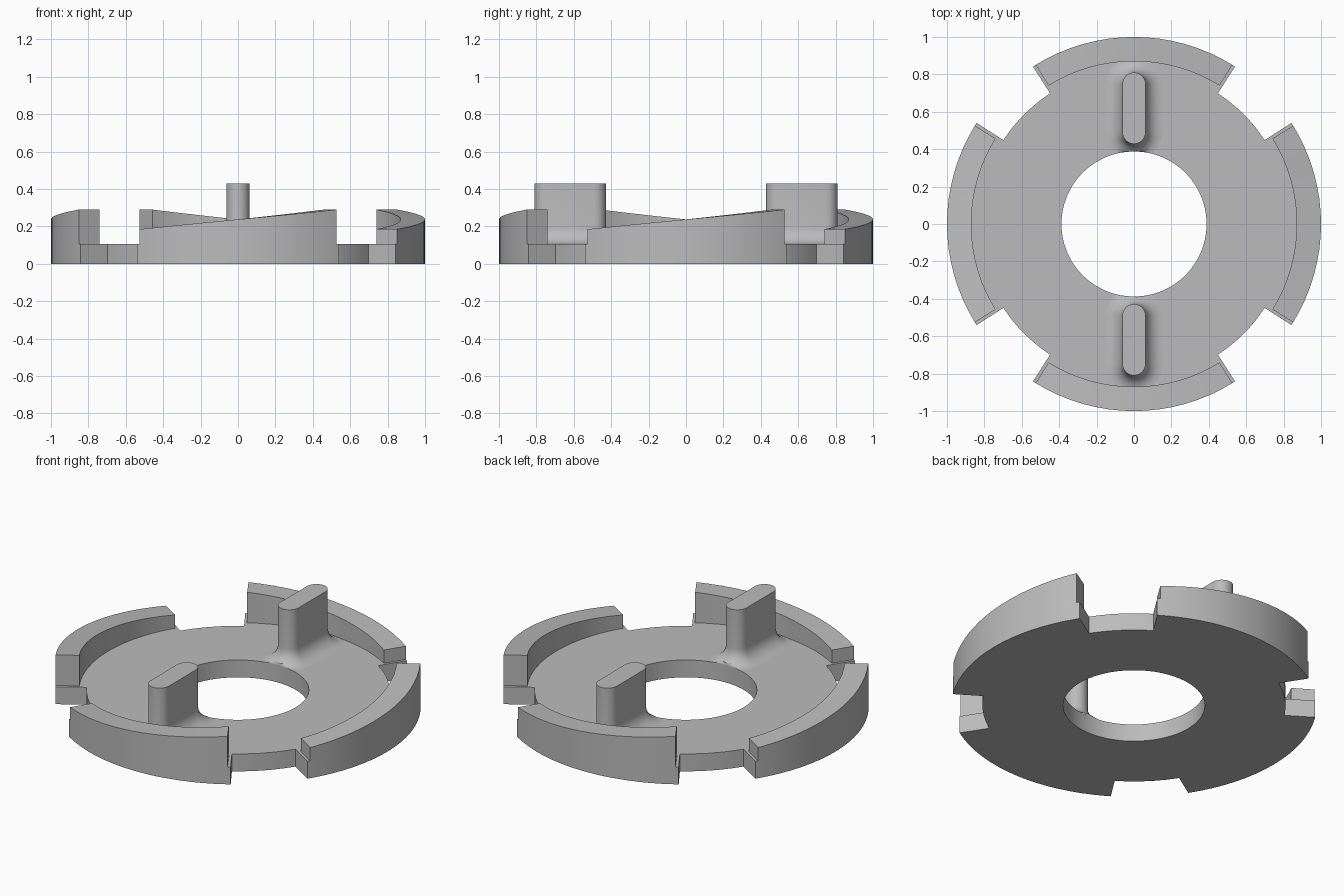
import bpy, bmesh
from math import sin, cos, pi, radians, degrees, atan2, hypot

HOLE, RIM, OUTER, WALL_IN = 0.388, 0.83, 1.0, 0.87
FLOOR, LOW, HIGH, POST_TOP = 0.105, 0.185, 0.29, 0.43
LOBE, WALL = 32.7, 31.7          # half angles of the lobes and of the walls
STEPS, GAP_STEPS = 16, 5

old = bpy.data.objects.get("Cube")
if old:
    bpy.data.objects.remove(old)

grey = bpy.data.materials.new("plain_grey")
grey.use_nodes = True
colour = (0.5, 0.5, 0.5, 1)
grey.diffuse_color = colour
grey.node_tree.nodes["Principled BSDF"].inputs["Base Color"].default_value = colour


def finish(bm, name):
    bmesh.ops.recalc_face_normals(bm, faces=bm.faces)
    mesh = bpy.data.meshes.new(name)
    bm.to_mesh(mesh)
    bm.free()
    mesh.materials.append(grey)
    obj = bpy.data.objects.new(name, mesh)
    bpy.context.collection.objects.link(obj)
    bpy.ops.object.select_all(action="DESELECT")
    obj.select_set(True)
    bpy.context.view_layer.objects.active = obj
    bpy.ops.object.shade_smooth_by_angle(angle=radians(30))


def add_cells(bm, angles, r0, r1, z):
    """Flat ring cells between two radii."""
    for a, b in zip(angles, angles[1:]):
        pts = [(r0, a), (r1, a), (r1, b), (r0, b)]
        bm.faces.new([bm.verts.new((r * cos(radians(t)), r * sin(radians(t)), z))
                      for r, t in pts])


def raise_cells(bm, height):
    """Weld the cells and extrude them up to height(angle)."""
    bmesh.ops.remove_doubles(bm, verts=bm.verts, dist=1e-5)
    top = bmesh.ops.extrude_face_region(bm, geom=bm.faces[:], use_keep_orig=True)
    for v in top["geom"]:
        if isinstance(v, bmesh.types.BMVert):
            v.co.z = height(degrees(atan2(v.co.y, v.co.x)))


def wall_angles(mid):
    return [mid - WALL + 2 * WALL * i / STEPS for i in range(STEPS + 1)]


# Base disc with four lobes and a centre hole
bm = bmesh.new()
for mid in (0, 90, 180, 270):
    lobe = [mid - LOBE] + wall_angles(mid) + [mid + LOBE]
    gap = [mid + LOBE + (90 - 2 * LOBE) * i / GAP_STEPS for i in range(GAP_STEPS + 1)]
    add_cells(bm, lobe, HOLE, RIM, 0)
    add_cells(bm, lobe, RIM, OUTER, 0)
    add_cells(bm, gap, HOLE, RIM, 0)
raise_cells(bm, lambda a: FLOOR)
finish(bm, "base_disc")

# Ramped rim walls, each rising counterclockwise
for side, mid in (("left", 0), ("back", 90), ("right", 180), ("front", 270)):
    bm = bmesh.new()
    add_cells(bm, wall_angles(mid), WALL_IN, OUTER, FLOOR)

    def ramp(a):
        turn = (a - mid + 180) % 360 - 180
        return LOW + (HIGH - LOW) * (turn + WALL) / (2 * WALL)

    raise_cells(bm, ramp)
    finish(bm, side + "_ramp_wall")

# Slot-shaped posts with a fillet at the foot, trimmed at the hole
RADIUS, FILLET, Y_IN, Y_OUT = 0.062, 0.09, 0.49, 0.748
ARC = 12
for side, sign in (("front", -1), ("back", 1)):
    levels = []
    for i in range(9):
        t = i / 8 * pi / 2
        levels.append((FILLET * (1 - sin(t)), FLOOR + FILLET * (1 - cos(t))))
    levels.append((0, POST_TOP))
    bm = bmesh.new()
    rings = []
    for spread, z in levels:
        ring = []
        for centre, start in ((Y_OUT, 0), (Y_IN, pi)):
            for i in range(ARC + 1):
                t = start + pi * i / ARC
                x = (RADIUS + spread) * cos(t)
                y = centre + (RADIUS + spread) * sin(t)
                push = max(1, HOLE / hypot(x, y))
                ring.append(bm.verts.new((x * push, sign * y * push, z)))
        rings.append(ring)
    for a, b in zip(rings, rings[1:]):
        for i in range(len(a)):
            j = (i + 1) % len(a)
            bm.faces.new((a[i], a[j], b[j], b[i]))
    bm.faces.new(rings[0])
    bm.faces.new(rings[-1])
    finish(bm, side + "_post")
